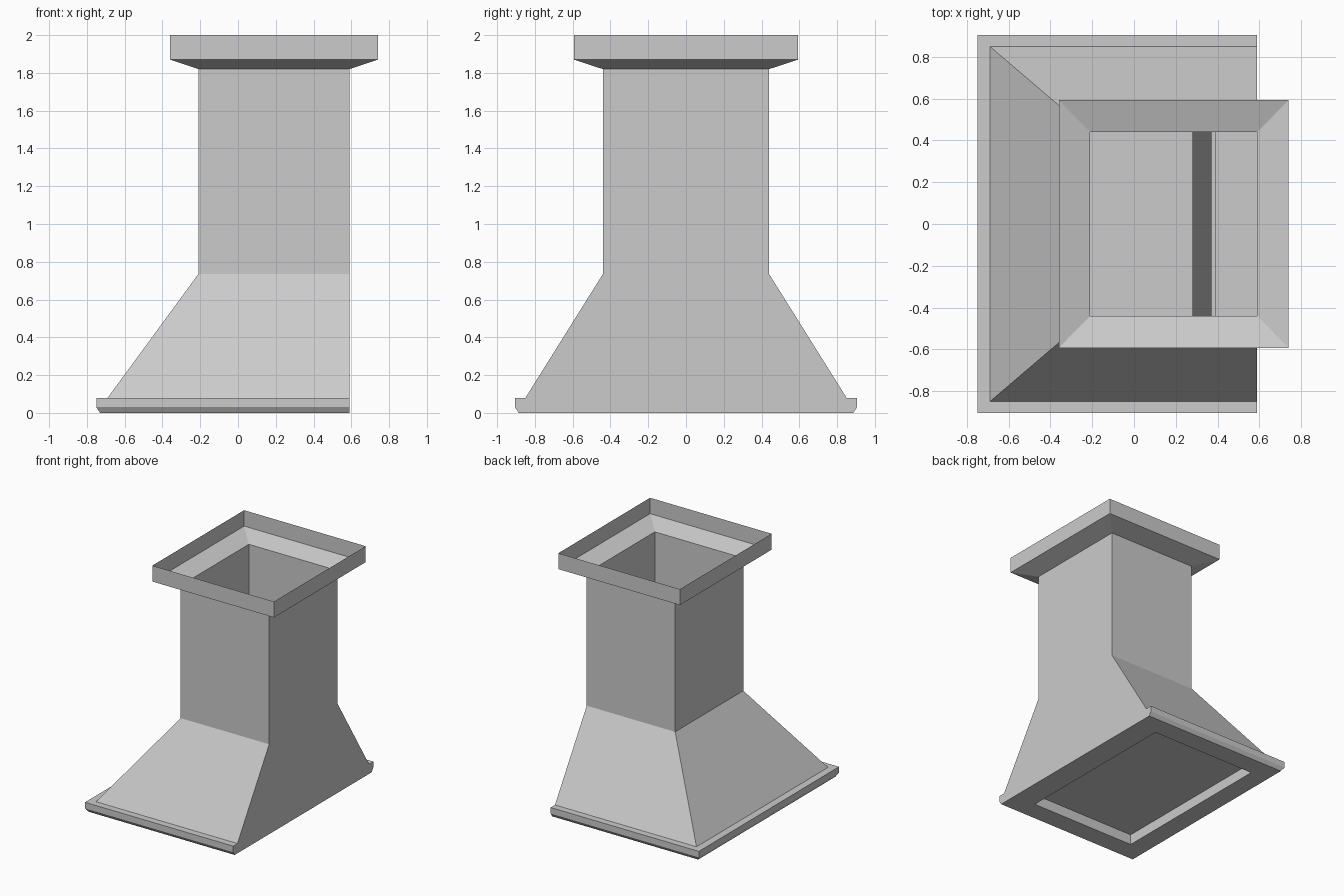
import bpy
import bmesh

cube = bpy.data.objects.get("Cube")
if cube:
    bpy.data.objects.remove(cube, do_unlink=True)


def material(name, value):
    mat = bpy.data.materials.new(name)
    mat.use_nodes = True
    colour = (value, value, value, 1)
    mat.diffuse_color = colour
    mat.node_tree.nodes["Principled BSDF"].inputs["Base Color"].default_value = colour
    return mat


def finish(name, bm, mat):
    mesh = bpy.data.meshes.new(name)
    bm.to_mesh(mesh)
    bm.free()
    mesh.materials.append(mat)
    obj = bpy.data.objects.new(name, mesh)
    bpy.context.collection.objects.link(obj)
    return obj


def loft(name, rings, mat, cap=False):
    """Skin rectangles (x min, x max, half depth, z), listed from bottom to top."""
    bm = bmesh.new()
    loops = [[bm.verts.new(p) for p in ((x0, -y, z), (x1, -y, z), (x1, y, z), (x0, y, z))]
             for x0, x1, y, z in rings]
    for low, high in zip(loops, loops[1:]):
        for i in range(4):
            j = (i + 1) % 4
            bm.faces.new((low[i], low[j], high[j], high[i]))
    if cap:
        bm.faces.new(loops[0][::-1])
    return finish(name, bm, mat)


grey = material("light grey", 0.6)
dark = material("dark grey", 0.12)
WALL = 0.59  # flat side shared by base, canopy and shaft

# Base tray: recessed panel, underside frame, chamfer, lip and top ledge
loft("base_tray", [
    (-0.57, 0.39, 0.72, 0.085),
    (-0.57, 0.39, 0.72, 0),
    (-0.73, WALL, 0.885, 0),
    (-0.75, WALL, 0.905, 0.03),
    (-0.75, WALL, 0.905, 0.08),
    (-0.69, WALL, 0.85, 0.08),
], grey, cap=True)

# Flared canopy
loft("canopy", [(-0.69, WALL, 0.85, 0.08), (-0.21, WALL, 0.44, 0.735)], grey)

# Straight shaft
loft("shaft", [(-0.21, WALL, 0.44, 0.735), (-0.21, WALL, 0.44, 1.82)], grey)

# Open collar: sloped ledge and thin upright rim
loft("top_collar", [
    (-0.21, WALL, 0.44, 1.82),
    (-0.36, 0.74, 0.593, 1.87),
    (-0.36, 0.74, 0.593, 2),
], grey)

# Dark strip on the upper side of the recessed panel
loft("inner_strip", [
    (0.28, 0.37, 0.7, 0.095),
    (0.28, 0.37, 0.7, 0.087),
], dark, cap=True)
